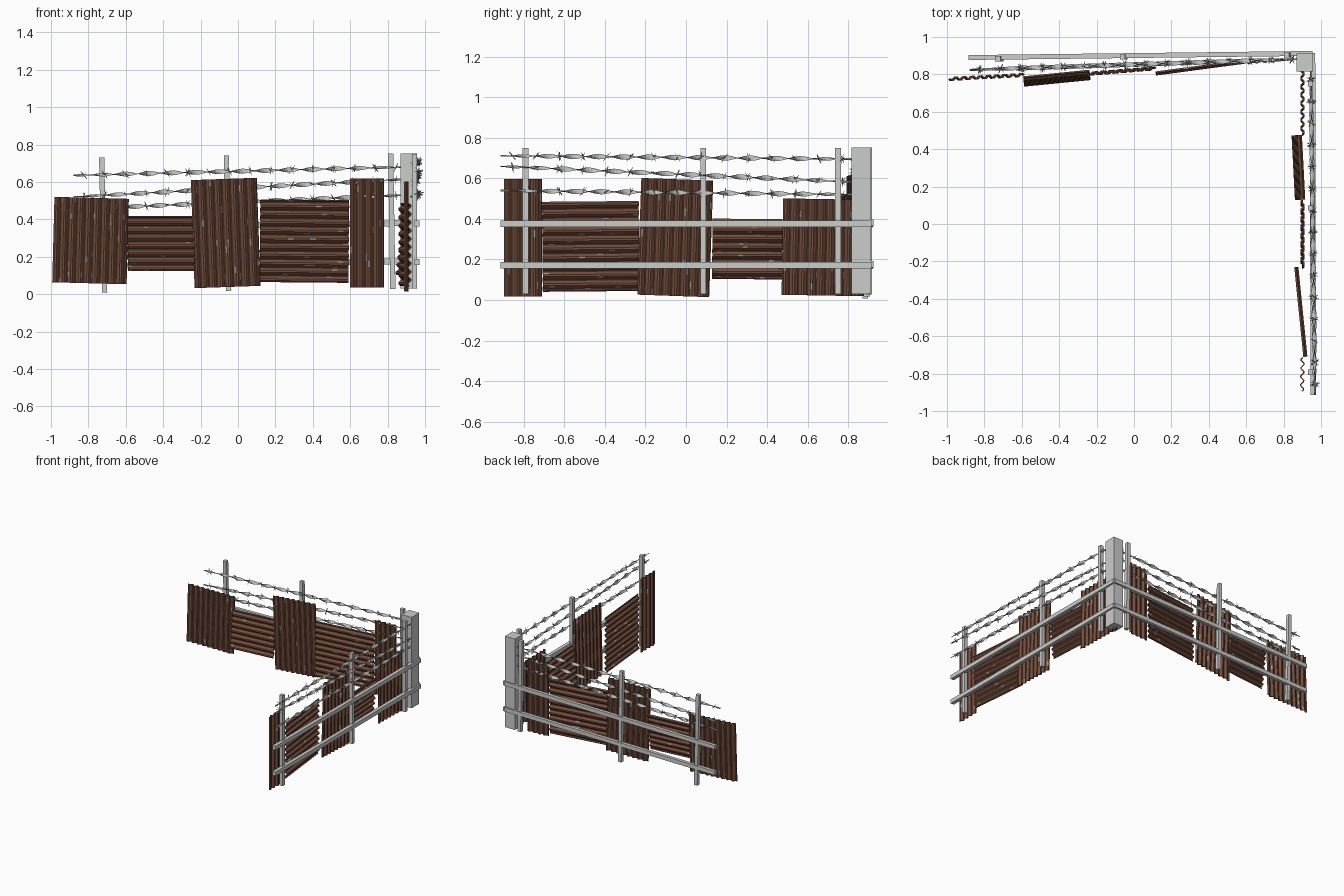
import bpy, bmesh, math, random
from mathutils import Vector, Matrix

if "Cube" in bpy.data.objects:
    bpy.data.objects.remove(bpy.data.objects["Cube"])

random.seed(4)


def material(name, rgb):
    m = bpy.data.materials.new(name)
    m.diffuse_color = (*rgb, 1)
    m.use_nodes = True
    m.node_tree.nodes["Principled BSDF"].inputs["Base Color"].default_value = m.diffuse_color
    return m


RUST = material("rust_brown", (0.175, 0.075, 0.047))
WORN = material("worn_grey", (0.36, 0.32, 0.30))
POST = material("pale_grey_post", (0.60, 0.61, 0.60))
WIRE = material("wire_grey", (0.52, 0.53, 0.53))


def finish(name, bm, mats):
    bmesh.ops.recalc_face_normals(bm, faces=bm.faces[:])
    me = bpy.data.meshes.new(name)
    bm.to_mesh(me)
    bm.free()
    for m in mats:
        me.materials.append(m)
    ob = bpy.data.objects.new(name, me)
    bpy.context.collection.objects.link(ob)
    return ob


# straight square timber from a to b
def beam(name, a, b, w, t):
    a, b = Vector(a), Vector(b)
    d = b - a
    upright = abs(d.z) > 0.5 * d.length
    q = d.to_track_quat('Z', 'Y') if upright else d.to_track_quat('Y', 'Z')
    size = (w, t, d.length) if upright else (w, d.length, t)
    bm = bmesh.new()
    bmesh.ops.create_cube(bm, size=1, matrix=Matrix.LocRotScale((a + b) / 2, q, size))
    finish(name, bm, [POST])


# corrugated sheet between two plan points, rolled in its plane and leaning
def sheet(name, p0, p1, z0, z1, roll, lean, upright):
    p0, p1 = Vector((*p0, 0)), Vector((*p1, 0))
    u = (p1 - p0).normalized()
    n = u.cross(Vector((0, 0, 1)))
    width, height = (p1 - p0).length, z1 - z0
    mid = (p0 + p1) / 2 + Vector((0, 0, (z0 + z1) / 2))
    across, along = (width, height) if upright else (height, width)
    steps, cuts = round(across / 0.043) * 6, 16
    c, s = math.cos(math.radians(roll)), math.sin(math.radians(roll))
    bm = bmesh.new()
    rows = []
    for i in range(steps + 1):
        row = []
        for j in range(cuts + 1):
            a, b = (i / steps - 0.5) * across, (j / cuts - 0.5) * along
            x, z = (a, b) if upright else (b, a)
            off = 0.009 * math.sin(i * math.pi / 3) - lean * z / height
            row.append(bm.verts.new(mid + u * (x * c - z * s)
                                    + Vector((0, 0, x * s + z * c)) + n * off))
        rows.append(row)
    for i in range(steps):
        for j in range(cuts):
            f = bm.faces.new((rows[i][j], rows[i + 1][j], rows[i + 1][j + 1], rows[i][j + 1]))
            f.material_index = int(random.random() < 0.02)   # worn flecks
    ob = finish(name, bm, [RUST, WORN])
    mod = ob.modifiers.new("thickness", 'SOLIDIFY')
    mod.thickness, mod.offset = 0.007, 0


# twisted flat wire with spiky barbs
def barbed_wire(name, a, b):
    a, b = Vector(a), Vector(b)
    d = b - a
    t = d.normalized()
    side = t.cross(Vector((0, 0, 1))).normalized()
    up = side.cross(t)
    bm = bmesh.new()
    n = 112
    phase = random.uniform(0, 3)
    prev = None
    for i in range(n + 1):
        s = d.length * i / n
        ang = phase + math.pi * s / 0.125
        wide = side * math.cos(ang) + up * math.sin(ang)
        thin = t.cross(wide)
        p = a + t * s
        k = min(1, 6 * i / n, 6 * (n - i) / n) * 0.6 + 0.4
        ring = [bm.verts.new(p + o) for o in
                (wide * 0.013 * k, thin * 0.0025, -wide * 0.013 * k, -thin * 0.0025)]
        if prev:
            for j in range(4):
                m = (j + 1) % 4
                bm.faces.new((prev[j], prev[m], ring[m], ring[j]))
        else:
            bm.faces.new(ring)
        prev = ring
    bm.faces.new(prev)
    # barbs: crossed slim double-ended spikes
    count = int(d.length / 0.11)
    for i in range(count):
        p = a + d * ((i + 0.5) / count)
        for k in range(3):
            ang = random.uniform(0, math.pi)
            e = (side * math.cos(ang) + up * math.sin(ang)
                 + t * random.uniform(-0.8, 0.8)).normalized()
            q = e.to_track_quat('Z', 'Y')
            for sgn in (0, math.pi):
                m = (Matrix.Translation(p) @ q.to_matrix().to_4x4()
                     @ Matrix.Rotation(sgn, 4, 'X') @ Matrix.Translation((0, 0, 0.014)))
                bmesh.ops.create_cone(bm, cap_ends=True, segments=4, radius1=0.0035,
                                      radius2=0.0005, depth=0.028, matrix=m)
    finish(name, bm, [WIRE])


# corner post
beam("corner_post", (0.912, 0.864, 0.03), (0.912, 0.864, 0.753), 0.088, 0.096)

# back wall frame
for i, (x0, x1, y, z0, z1) in enumerate([(-0.713, -0.729, 0.884, 0.008, 0.73),
                                         (-0.05, -0.062, 0.893, 0.018, 0.742),
                                         (0.828, 0.816, 0.903, 0.028, 0.753)]):
    beam(f"back_post_{i + 1}", (x0, y, z0), (x1, y, z1), 0.028, 0.028)
for i, z in enumerate((0.17, 0.375)):
    beam(f"back_rail_{i + 1}", (-0.885, 0.890, z - 0.02), (0.955, 0.912, z + 0.006), 0.026, 0.032)

# right wall frame
for i, y in enumerate((0.75, 0.085, -0.792)):
    beam(f"side_post_{i + 1}", (0.943, y, 0.03), (0.943, y, 0.75), 0.028, 0.028)
for i, z in enumerate((0.172, 0.377)):
    beam(f"side_rail_{i + 1}", (0.955, 0.915, z), (0.957, -0.915, z), 0.028, 0.032)

# corrugated sheets: plan start, plan end, bottom, top, roll, lean, upright ridges
sheets = [
    ("back_sheet_1", (-0.985, 0.775), (-0.592, 0.797), 0.058, 0.515, -1.5, 0.0, True),
    ("back_sheet_2", (-0.590, 0.762), (-0.235, 0.797), 0.125, 0.415, 0.0, 0.035, False),
    ("back_sheet_3", (-0.240, 0.803), (0.108, 0.832), 0.038, 0.616, 2.0, 0.0, True),
    ("back_sheet_4", (0.118, 0.805), (0.592, 0.868), 0.065, 0.502, -0.5, 0.0, False),
    ("back_sheet_5", (0.602, 0.866), (0.777, 0.875), 0.035, 0.618, 0.0, 0.0, True),
    ("side_sheet_1", (0.900, 0.880), (0.900, 0.478), 0.022, 0.498, 1.0, 0.0, True),
    ("side_sheet_2", (0.870, 0.475), (0.888, 0.130), 0.105, 0.398, 0.3, 0.035, False),
    ("side_sheet_3", (0.902, 0.122), (0.900, -0.228), 0.020, 0.596, 2.0, 0.0, True),
    ("side_sheet_4", (0.868, -0.232), (0.916, -0.708), 0.045, 0.484, -0.5, 0.0, False),
    ("side_sheet_5", (0.902, -0.714), (0.898, -0.895), 0.018, 0.598, 0.0, 0.0, True),
]
for args in sheets:
    sheet(*args)

# barbed wires
for i, (z0, z1) in enumerate([(0.455, 0.53), (0.52, 0.615), (0.635, 0.68)]):
    barbed_wire(f"back_wire_{i + 1}", (-0.88, 0.824, z0), (0.90, 0.882, z1))
for i, (z0, z1) in enumerate([(0.52, 0.54), (0.582, 0.66), (0.695, 0.712)]):
    barbed_wire(f"side_wire_{i + 1}", (0.945, 0.83, z0), (0.968, -0.915, z1))
